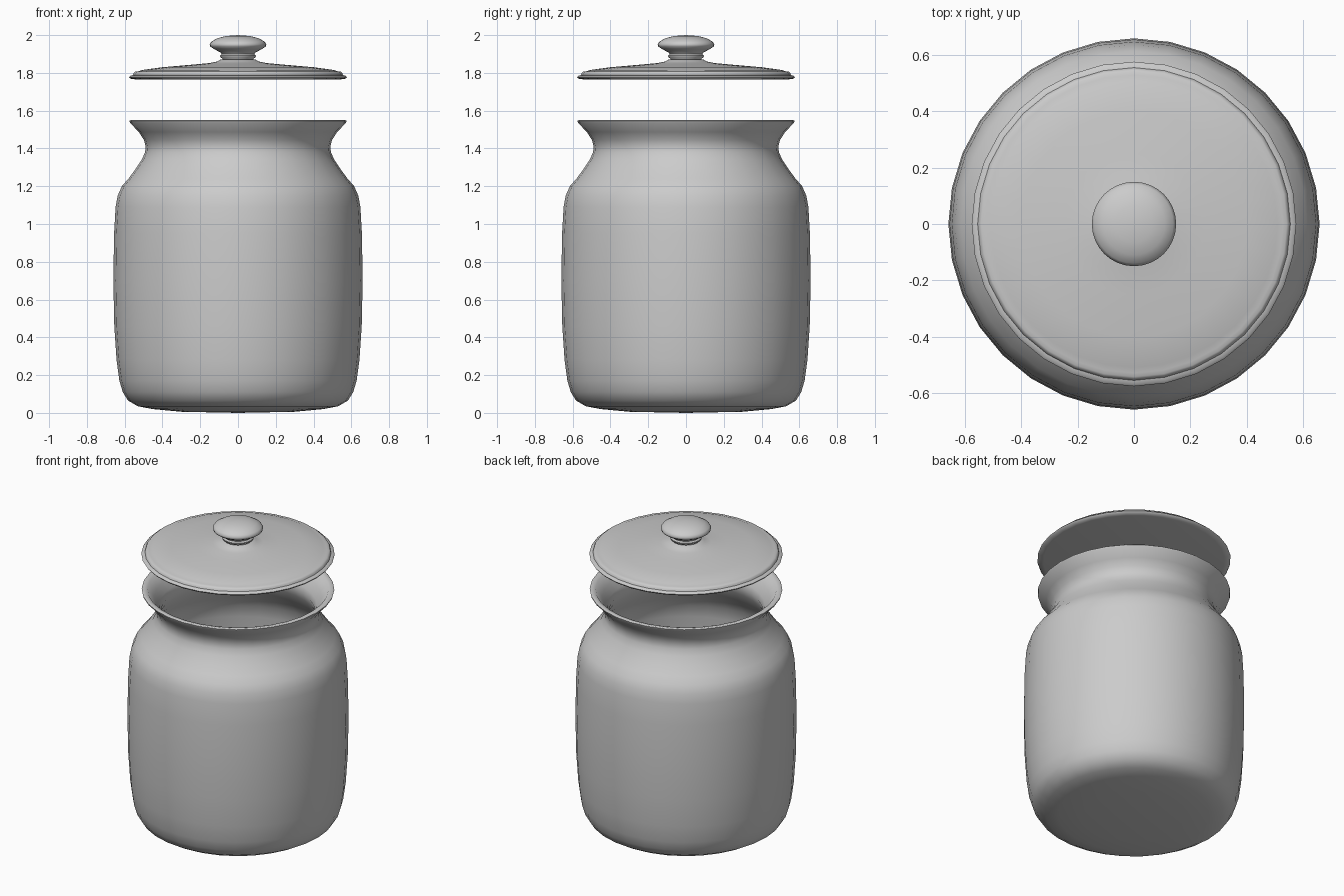
import bpy, bmesh, math

SIDES = 32

def lathe(name, profile):
    """Revolve a closed (r, z) profile, listed from outer bottom to inner end, around z."""
    bm = bmesh.new()
    rings = []
    for r, z in profile:
        if r == 0:
            rings.append([bm.verts.new((0, 0, z))] * SIDES)
        else:
            rings.append([bm.verts.new((r * math.cos(2 * math.pi * i / SIDES),
                                        r * math.sin(2 * math.pi * i / SIDES), z))
                          for i in range(SIDES)])
    for a, b in zip(rings, rings[1:]):
        for i in range(SIDES):
            j = (i + 1) % SIDES
            bm.faces.new(list(dict.fromkeys((a[i], a[j], b[j], b[i]))))
    bmesh.ops.recalc_face_normals(bm, faces=bm.faces)
    mesh = bpy.data.meshes.new(name)
    bm.to_mesh(mesh)
    bm.free()
    obj = bpy.data.objects.new(name, mesh)
    bpy.context.collection.objects.link(obj)
    bpy.ops.object.select_all(action='DESELECT')
    obj.select_set(True)
    bpy.context.view_layer.objects.active = obj
    bpy.ops.object.shade_smooth_by_angle(angle=math.radians(50))
    return obj

# Hollow jar: outer wall, flared lip, then inner wall back down
lathe("jar_body", [
    (0, 0), (0.30, 0.006), (0.45, 0.02), (0.53, 0.035), (0.582, 0.065),
    (0.61, 0.11), (0.628, 0.17), (0.643, 0.28), (0.655, 0.46), (0.66, 0.70),
    (0.656, 0.95), (0.648, 1.09), (0.637, 1.15), (0.615, 1.20), (0.58, 1.24),
    (0.543, 1.29), (0.51, 1.34), (0.492, 1.38), (0.489, 1.41), (0.498, 1.445),
    (0.525, 1.487), (0.572, 1.536), (0.575, 1.546), (0.568, 1.551),
    (0.54, 1.545), (0.50, 1.49), (0.47, 1.44), (0.46, 1.40), (0.475, 1.35),
    (0.515, 1.28), (0.56, 1.225), (0.60, 1.16), (0.615, 1.08), (0.63, 0.70),
    (0.615, 0.28), (0.59, 0.13), (0.54, 0.07), (0.43, 0.045), (0, 0.03)])

# Shallow domed lid with stepped rim
lathe("lid", [
    (0, 1.765), (0.54, 1.765), (0.572, 1.77), (0.577, 1.778), (0.57, 1.785),
    (0.556, 1.788), (0.552, 1.80), (0.543, 1.807), (0.53, 1.807), (0.51, 1.815),
    (0.40, 1.83), (0.25, 1.843), (0.15, 1.852), (0.11, 1.86), (0.09, 1.872),
    (0, 1.874)])

# Turned knob with a bead around its neck
lathe("lid_knob", [
    (0, 1.86), (0.08, 1.86), (0.082, 1.875), (0.093, 1.883), (0.095, 1.892),
    (0.087, 1.90), (0.092, 1.908), (0.125, 1.925), (0.147, 1.94), (0.15, 1.952),
    (0.14, 1.966), (0.11, 1.983), (0.065, 1.995), (0, 2.0)])
